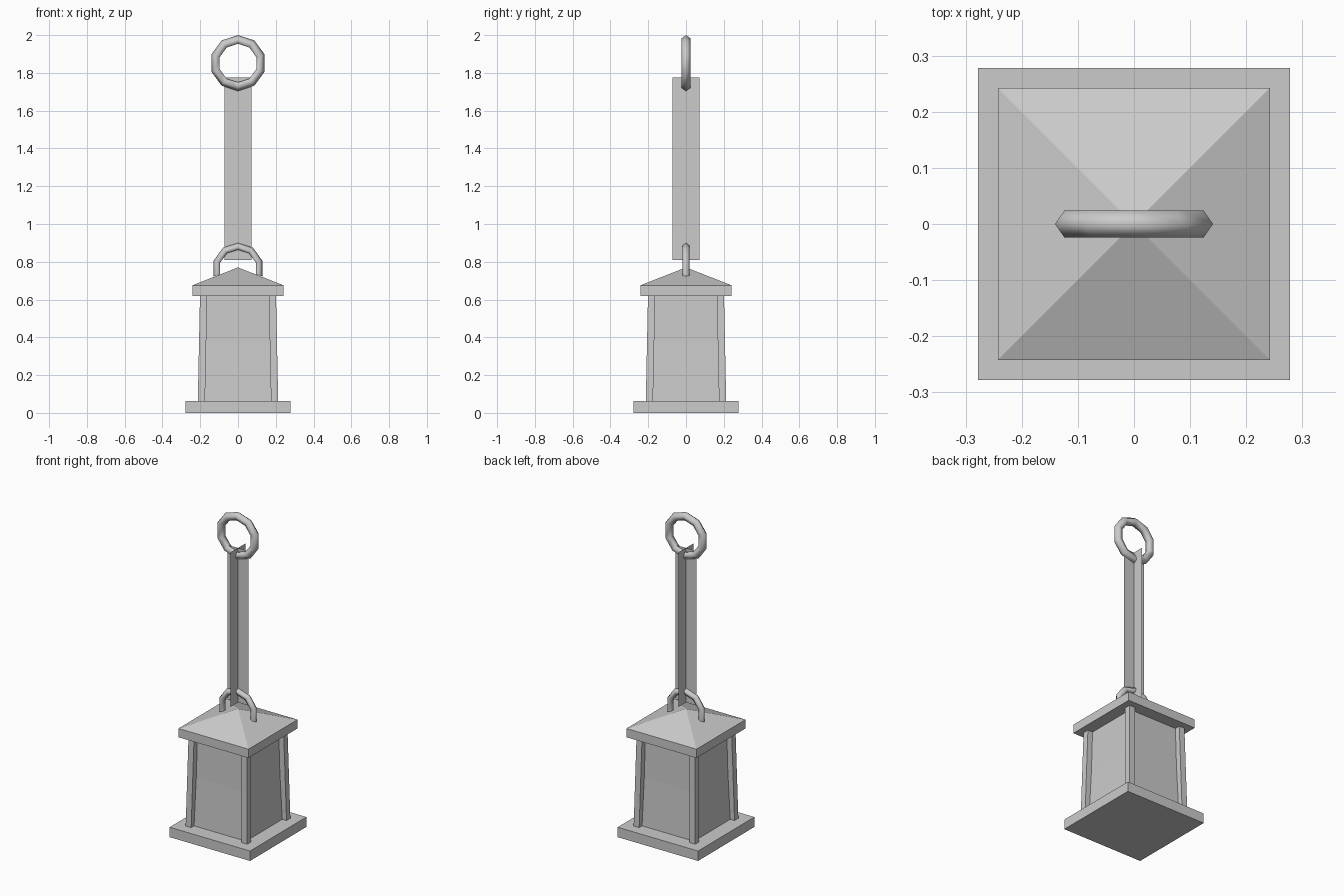
import bpy, bmesh, math
from mathutils import Matrix

cube = bpy.data.objects.get("Cube")
if cube:
    bpy.data.objects.remove(cube)

grey = bpy.data.materials.new("plain_grey")
grey.use_nodes = True
colour = (0.6, 0.6, 0.6, 1)
grey.diffuse_color = colour
grey.node_tree.nodes["Principled BSDF"].inputs["Base Color"].default_value = colour


def finish(name, bm):
    mesh = bpy.data.meshes.new(name)
    bmesh.ops.recalc_face_normals(bm, faces=bm.faces)
    bm.to_mesh(mesh)
    bm.free()
    mesh.materials.append(grey)
    obj = bpy.data.objects.new(name, mesh)
    bpy.context.collection.objects.link(obj)
    return obj


def square_stack(name, levels):
    """Closed solid through square sections given as (half width, z)."""
    bm = bmesh.new()
    rings = [[bm.verts.new((sx * h, sy * h, z))
              for sx, sy in ((-1, -1), (1, -1), (1, 1), (-1, 1))]
             for h, z in levels if h > 0]
    for low, high in zip(rings, rings[1:]):
        for i in range(4):
            j = (i + 1) % 4
            bm.faces.new((low[i], low[j], high[j], high[i]))
    bm.faces.new(rings[0])
    if levels[-1][0] == 0:
        tip = bm.verts.new((0, 0, levels[-1][1]))
        for i in range(4):
            bm.faces.new((rings[-1][i], rings[-1][(i + 1) % 4], tip))
    else:
        bm.faces.new(rings[-1])
    return finish(name, bm)


def hoop(name, radius, tube, z, start, steps, closed):
    """Ten-sided ring, or part of one, with a five-sided tube."""
    bm = bmesh.new()
    rings = []
    for i in range(steps):
        a = math.radians(start + 36 * i)
        ring = []
        for k in range(5):
            b = math.tau * k / 5
            r = radius + tube * math.cos(b)
            ring.append(bm.verts.new((r * math.cos(a), tube * math.sin(b),
                                      z + r * math.sin(a))))
        rings.append(ring)
    pairs = list(zip(rings, rings[1:]))
    if closed:
        pairs.append((rings[-1], rings[0]))
    for p, q in pairs:
        for k in range(5):
            m = (k + 1) % 5
            bm.faces.new((p[k], p[m], q[m], q[k]))
    obj = finish(name, bm)
    for poly in obj.data.polygons:
        poly.use_smooth = True
    return obj


# Base, body and roof
square_stack("base", [(0.278, 0), (0.278, 0.062)])
square_stack("lantern_body", [(0.184, 0.055), (0.171, 0.36), (0.167, 0.64)])
square_stack("roof", [(0.242, 0.62), (0.242, 0.675), (0, 0.77)])

# Leaning corner posts
for name, sx, sy in (("front_left", 1, -1), ("front_right", -1, -1),
                     ("back_left", 1, 1), ("back_right", -1, 1)):
    bm = bmesh.new()
    bmesh.ops.create_cube(bm, size=1)
    for v in bm.verts:
        top = v.co.z > 0
        centre = 0.182 if top else 0.194
        v.co = (sx * centre + v.co.x * 0.038, sy * centre + v.co.y * 0.038,
                0.63 if top else 0.055)
    finish(name + "_post", bm)

# Handle on the roof and hanging ring
hoop("roof_handle", 0.115, 0.02, 0.765, -18, 7, False)
hoop("hanging_ring", 0.1225, 0.0255, 1.852, 18, 10, True)

# Chain as two crossed flat strips
for name, turn in (("chain_strip_wide", 0), ("chain_strip_deep", math.pi / 2)):
    bm = bmesh.new()
    bm.faces.new([bm.verts.new(p) for p in ((-0.072, 0, 0.81), (0.072, 0, 0.81),
                                            (0.072, 0, 1.775), (-0.072, 0, 1.775))])
    bm.transform(Matrix.Rotation(turn, 4, 'Z'))
    finish(name, bm)
